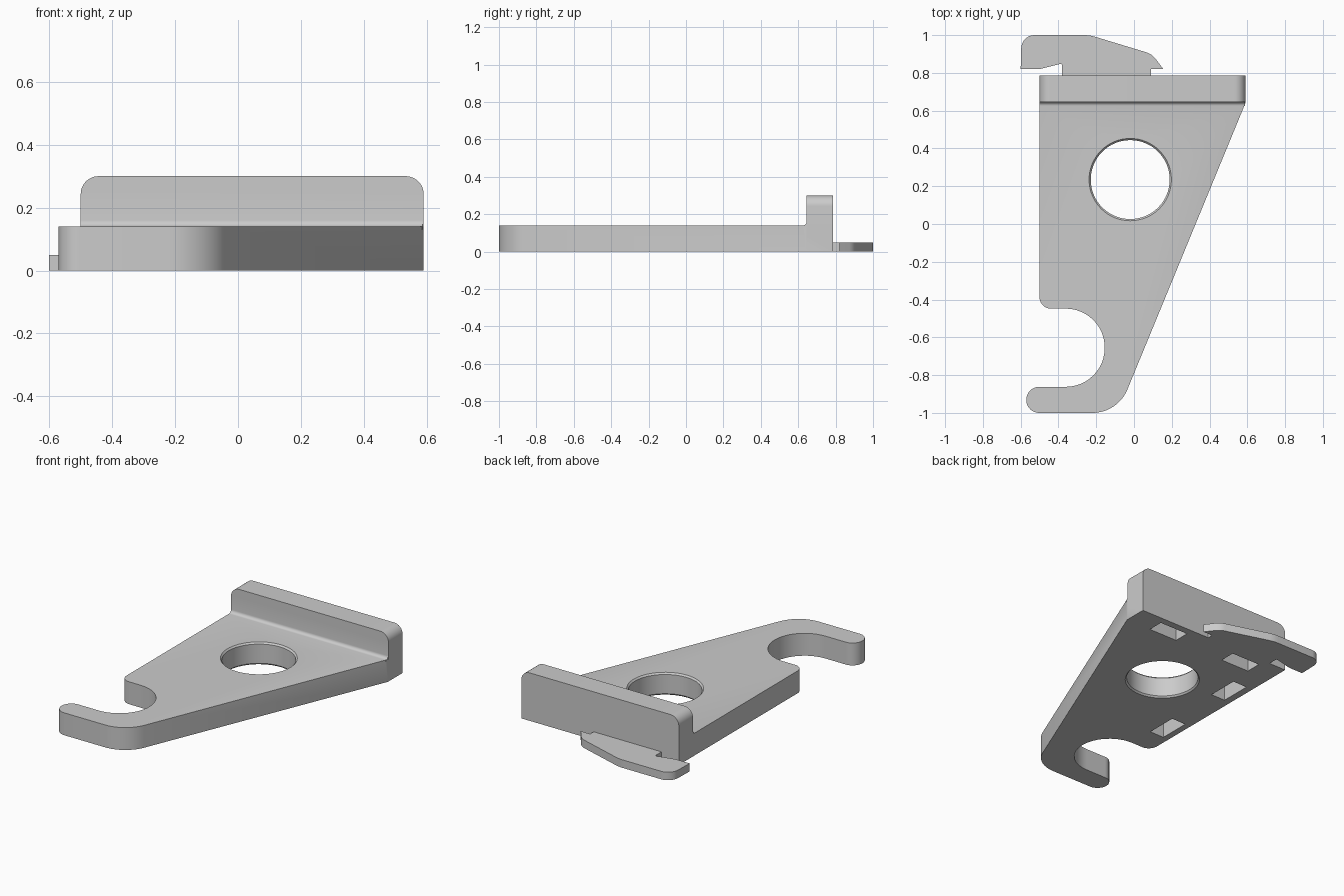
import bpy, bmesh, math
from mathutils import Vector, Matrix

cube = bpy.data.objects.get("Cube")
if cube:
    bpy.data.objects.remove(cube, do_unlink=True)

grey = bpy.data.materials.new("plain grey")
grey.use_nodes = True
grey.diffuse_color = (0.6, 0.6, 0.6, 1)
grey.node_tree.nodes["Principled BSDF"].inputs["Base Color"].default_value = grey.diffuse_color


def rounded(corners, steps=12):
    """Outline with each corner (x, y, radius) replaced by a tangent arc."""
    out = []
    for i, (x, y, r) in enumerate(corners):
        p = Vector((x, y))
        if r == 0:
            out.append(p)
            continue
        a = (Vector(corners[i - 1][:2]) - p).normalized()
        b = (Vector(corners[(i + 1) % len(corners)][:2]) - p).normalized()
        half = a.angle(b) / 2
        centre = p + (a + b).normalized() * r / math.sin(half)
        start = p + a * r / math.tan(half) - centre
        sweep = start.angle_signed(p + b * r / math.tan(half) - centre)
        for k in range(steps + 1):
            out.append(centre + Matrix.Rotation(-sweep * k / steps, 2) @ start)
    return [p for i, p in enumerate(out) if (p - out[i - 1]).length > 1e-4]


def finish(name, bm):
    bmesh.ops.recalc_face_normals(bm, faces=bm.faces)
    mesh = bpy.data.meshes.new(name)
    bm.to_mesh(mesh)
    bm.free()
    mesh.materials.append(grey)
    obj = bpy.data.objects.new(name, mesh)
    bpy.context.collection.objects.link(obj)
    return obj


def prism(name, outline, place, depth):
    """Extrude an outline; place maps its 2D points to 3D."""
    bm = bmesh.new()
    face = bm.faces.new([bm.verts.new(place(*p)) for p in outline])
    ext = bmesh.ops.extrude_face_region(bm, geom=[face])["geom"]
    bmesh.ops.translate(bm, vec=depth, verts=[v for v in ext if isinstance(v, bmesh.types.BMVert)])
    return finish(name, bm)


def combine(target, other, operation):
    mod = target.modifiers.new(other.name, "BOOLEAN")
    mod.operation, mod.object, mod.solver = operation, other, "EXACT"
    bpy.context.view_layer.objects.active = target
    bpy.ops.object.modifier_apply(modifier=mod.name)
    bpy.data.objects.remove(other, do_unlink=True)


def flat(z):
    return lambda x, y: (x, y, z)


# Tapered plate with open hook
plate = prism("bracket_body", rounded([
    (-0.5, 0.785, 0), (-0.5, -0.448, 0.06), (-0.155, -0.448, 0.206),
    (-0.155, -0.862, 0.206), (-0.57, -0.862, 0.068), (-0.57, -1, 0.068),
    (-0.086, -1, 0.2), (0.59, 0.64, 0), (0.59, 0.785, 0)]), flat(0), (0, 0, 0.14))

# Upright flange with rounded upper corners
flange = prism("flange", rounded([
    (-0.5, 0.08, 0), (0.59, 0.08, 0), (0.59, 0.3, 0.057), (-0.5, 0.3, 0.057)]),
    lambda x, z: (x, 0.645, z), (0, 0.14, 0))
combine(plate, flange, "UNION")

# Fillet where flange meets plate
cove = rounded([(0.625, 0.14, 0), (0.645, 0.14, 0.02), (0.645, 0.16, 0)], 6)
fillet = prism("flange_fillet", cove + [Vector((0.65, 0.16)), Vector((0.65, 0.13)), Vector((0.625, 0.13))],
               lambda y, z: (-0.5, y, z), (1.087, 0, 0))
combine(plate, fillet, "UNION")

# Round hole with softened rims, cut by a turned profile
bm = bmesh.new()
rings = []
for z, r in [(-0.02, 0.218), (0, 0.218), (0.01, 0.209), (0.13, 0.209), (0.14, 0.218), (0.2, 0.218)]:
    rings.append(bmesh.ops.create_circle(bm, segments=64, radius=r, cap_ends=z in (-0.02, 0.2),
                 matrix=Matrix.Translation((-0.02, 0.235, z)))["verts"])
for low, high in zip(rings, rings[1:]):
    for i in range(64):
        bm.faces.new((low[i - 1], low[i], high[i], high[i - 1]))
combine(plate, finish("hole_cutter", bm), "DIFFERENCE")

# Rectangular pockets in the underside
for x, y, w, d in [(0.315, 0.69, 0.2, 0.1), (-0.24, 0.685, 0.2, 0.1),
                   (-0.405, 0.385, 0.1, 0.2), (-0.41, -0.18, 0.1, 0.2)]:
    box = [(x + sx * w / 2, y + sy * d / 2) for sx, sy in ((-1, -1), (1, -1), (1, 1), (-1, 1))]
    combine(plate, prism("pocket_cutter", box, flat(-0.05), (0, 0, 0.15)), "DIFFERENCE")

# Thin latch behind the flange
latch = prism("latch", rounded([
    (-0.38, 0.785, 0), (-0.38, 0.85, 0.01), (-0.5, 0.82, 0.12), (-0.6, 0.82, 0),
    (-0.595, 1, 0.07), (-0.235, 1, 0.2), (0.095, 0.9, 0.1), (0.155, 0.82, 0),
    (0.09, 0.82, 0), (0.09, 0.785, 0)], 8), flat(0), (0, 0, 0.05))

for obj in (plate, latch):
    bpy.ops.object.select_all(action="DESELECT")
    obj.select_set(True)
    bpy.context.view_layer.objects.active = obj
    bpy.ops.object.shade_smooth_by_angle(angle=math.radians(30))
